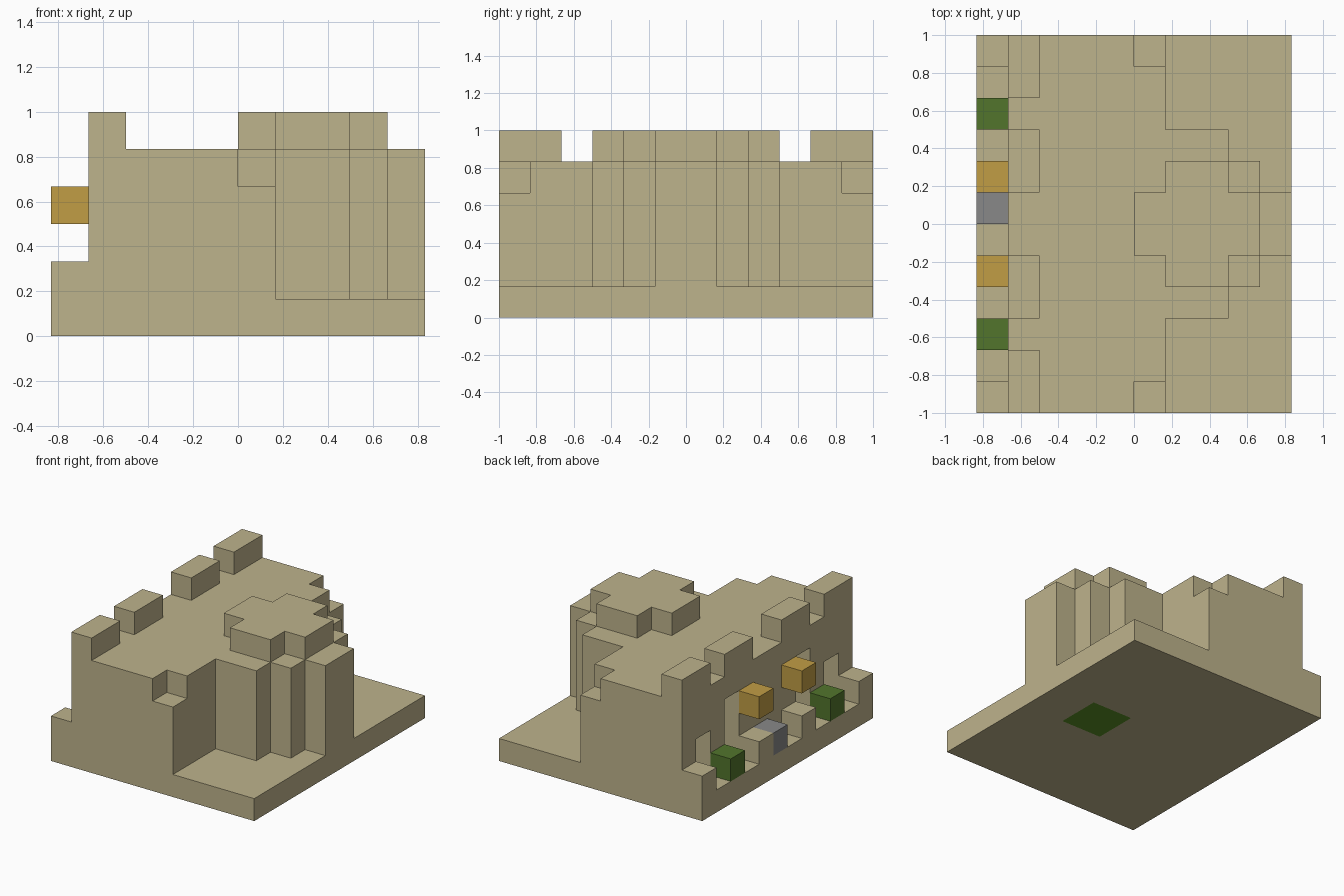
import bpy, bmesh
from mathutils import Vector

U = 1 / 6  # size of one block

if "Cube" in bpy.data.objects:
    bpy.data.objects.remove(bpy.data.objects["Cube"], do_unlink=True)


def material(name, *rgb):
    """Flat material from 0-255 display colour."""
    lin = [((c / 255 + 0.055) / 1.055) ** 2.4 for c in rgb] + [1]
    m = bpy.data.materials.new(name)
    m.use_nodes = True
    m.diffuse_color = lin
    m.node_tree.nodes["Principled BSDF"].inputs["Base Color"].default_value = lin
    return m


stone = material("sandstone", 190, 179, 140)
orange = material("lantern_orange", 193, 157, 69)
green = material("shrub_green", 82, 117, 44)
grey = material("metal_grey", 136, 136, 136)
grass = material("grass_green", 92, 145, 38)


def prism(name, points, place, depth, mat):
    """Extrude a flat outline; place(a, b) gives its 3D point in blocks."""
    bm = bmesh.new()
    face = bm.faces.new([bm.verts.new(Vector(place(a, b)) * U) for a, b in points])
    new = bmesh.ops.extrude_face_region(bm, geom=[face])["geom"]
    bmesh.ops.translate(bm, vec=Vector(depth) * U,
                        verts=[v for v in new if isinstance(v, bmesh.types.BMVert)])
    bmesh.ops.recalc_face_normals(bm, faces=bm.faces)
    mesh = bpy.data.meshes.new(name)
    bm.to_mesh(mesh)
    bm.free()
    mesh.materials.append(mat)
    obj = bpy.data.objects.new(name, mesh)
    bpy.context.collection.objects.link(obj)
    return obj


def box(name, x, y, z, mat):
    outline = [(x[0], y[0]), (x[1], y[0]), (x[1], y[1]), (x[0], y[1])]
    return prism(name, outline, lambda a, b: (a, b, z[0]), (0, 0, z[1] - z[0]), mat)


def plan(name, half, z0, z1):
    """Raise a floor plan that is symmetric about y = 0."""
    outline = half + [(x, -y) for x, y in reversed(half)]
    return prism(name, outline, lambda a, b: (a, b, z0), (0, 0, z1 - z0), stone)


# Base slab, with a grass square on its underside
base = box("base_slab", (-5, 5), (-6, 6), (0, 1), stone)
base.data.materials.append(grass)
bm = bmesh.new()
bm.from_mesh(base.data)
for co, no in (((1, 0, 0), (1, 0, 0)), ((3, 0, 0), (1, 0, 0)),
               ((0, -1, 0), (0, 1, 0)), ((0, 1, 0), (0, 1, 0))):
    bmesh.ops.bisect_plane(bm, geom=bm.verts[:] + bm.edges[:] + bm.faces[:],
                           plane_co=Vector(co) * U, plane_no=no)
for f in bm.faces:
    c = f.calc_center_median() / U
    if f.normal.z < -0.5 and 1 < c.x < 3 and abs(c.y) < 1:
        f.material_index = 1
bm.to_mesh(base.data)
bm.free()

# Main hall with the stepped round tower
plan("hall", [(-3, 6), (0, 6), (0, 5), (1, 5), (1, 3), (3, 3),
              (3, 2), (4, 2), (4, 1), (5, 1)], 1, 5)
plan("tower_top", [(0, 1), (1, 1), (1, 2), (3, 2), (3, 1), (4, 1)], 5, 6)

# Gate wall with niches and battlements
half = [(2, 1), (2, 4), (3, 4), (3, 1), (4, 1), (4, 3), (5, 3), (5, 1), (6, 1),
        (6, 6), (4, 6), (4, 5), (3, 5), (3, 6), (1, 6), (1, 5)]
prism("battlement_wall", half + [(-y, z) for y, z in reversed(half)],
      lambda a, b: (-4, a, b), (1, 0, 0), stone)

# Mirrored details: ledges, corner posts, shrubs, pedestals, lanterns
FRONT = (-5, -4)
for side, s in (("left", 1), ("right", -1)):
    def span(a, b):
        return tuple(sorted((a * s, b * s)))
    box(side + "_corner_ledge", (0, 1), span(5, 6), (1, 4), stone)
    box(side + "_corner_post", FRONT, span(5, 6), (1, 2), stone)
    box(side + "_shrub", FRONT, span(3, 4), (1, 2), green)
    box(side + "_pedestal", FRONT, span(1, 2), (1, 2), stone)
    box(side + "_lantern", FRONT, span(1, 2), (3, 4), orange)

# Single metal block beside the entrance
box("metal_block", FRONT, (0, 1), (1, 2), grey)
